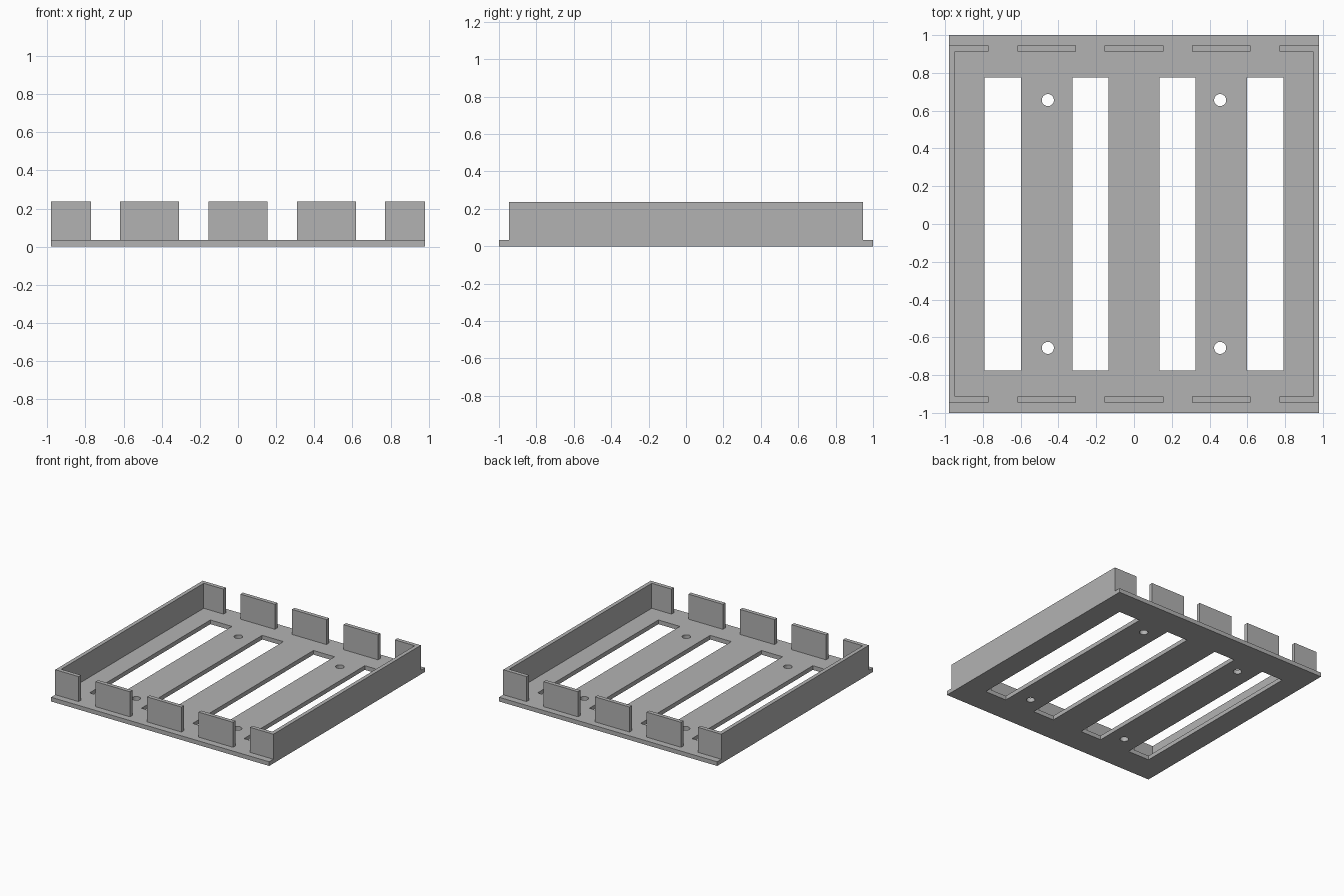
import bpy
import bmesh
from mathutils import Matrix, Vector

cube = bpy.data.objects.get("Cube")
if cube:
    bpy.data.objects.remove(cube, do_unlink=True)

HALF_X, HALF_Y = 0.98, 1.0
FLOOR, TOP = 0.034, 0.237
WALL_Y, THICK = 0.946, 0.032

grey = bpy.data.materials.new("mid grey")
grey.use_nodes = True
colour = (0.448, 0.448, 0.448, 1)
grey.diffuse_color = colour
grey.node_tree.nodes["Principled BSDF"].inputs["Base Color"].default_value = colour


def add_object(name, bm):
    bmesh.ops.recalc_face_normals(bm, faces=bm.faces)
    mesh = bpy.data.meshes.new(name)
    bm.to_mesh(mesh)
    bm.free()
    mesh.materials.append(grey)
    obj = bpy.data.objects.new(name, mesh)
    bpy.context.collection.objects.link(obj)
    return obj


def add_box(bm, x0, x1, y0, y1, z0, z1):
    size = Matrix.Diagonal((x1 - x0, y1 - y0, z1 - z0, 1))
    centre = Matrix.Translation(((x0 + x1) / 2, (y0 + y1) / 2, (z0 + z1) / 2))
    bmesh.ops.create_cube(bm, size=1, matrix=centre @ size)


def extrude_profile(name, points, z0, z1):
    bm = bmesh.new()
    face = bm.faces.new([bm.verts.new((x, y, z0)) for x, y in points])
    result = bmesh.ops.extrude_face_region(bm, geom=[face], use_keep_orig=True)
    raised = [v for v in result["geom"] if isinstance(v, bmesh.types.BMVert)]
    bmesh.ops.translate(bm, verts=raised, vec=Vector((0, 0, z1 - z0)))
    return add_object(name, bm)


# Base plate
bm = bmesh.new()
add_box(bm, -HALF_X, HALF_X, -HALF_Y, HALF_Y, 0, FLOOR)
plate = add_object("base_plate", bm)

# Cutter for the four long slots and four screw holes
bm = bmesh.new()
for side in (-1, 1):
    for inner, outer in ((0.135, 0.325), (0.597, 0.791)):
        x0, x1 = sorted((side * inner, side * outer))
        add_box(bm, x0, x1, -0.775, 0.775, -0.1, 0.1)
    for end in (-1, 1):
        bmesh.ops.create_cone(
            bm, cap_ends=True, segments=32, radius1=0.032, radius2=0.032,
            depth=0.2, matrix=Matrix.Translation((side * 0.456, end * 0.656, 0)))
cutter = add_object("opening_cutter", bm)
cutter.hide_render = True
cutter.hide_viewport = True
cutter.display_type = 'WIRE'

cut = plate.modifiers.new("openings", 'BOOLEAN')
cut.operation = 'DIFFERENCE'
cut.solver = 'EXACT'
cut.object = cutter

# Side walls, each returning round both corners
inner_x, inner_y, return_x = HALF_X - THICK, WALL_Y - THICK, 0.77
for side, label in ((1, "left"), (-1, "right")):
    outline = [(return_x, -WALL_Y), (HALF_X, -WALL_Y), (HALF_X, WALL_Y),
               (return_x, WALL_Y), (return_x, inner_y), (inner_x, inner_y),
               (inner_x, -inner_y), (return_x, -inner_y)]
    extrude_profile(label + "_wall", [(side * x, y) for x, y in outline], FLOOR, TOP)

# Upright tabs along the front and back
for end, label in ((-1, "front"), (1, "back")):
    y0, y1 = sorted((end * inner_y, end * WALL_Y))
    for x, place in ((-0.463, "right"), (0, "middle"), (0.463, "left")):
        bm = bmesh.new()
        add_box(bm, x - 0.155, x + 0.155, y0, y1, FLOOR, TOP)
        add_object(f"{label}_tab_{place}", bm)
